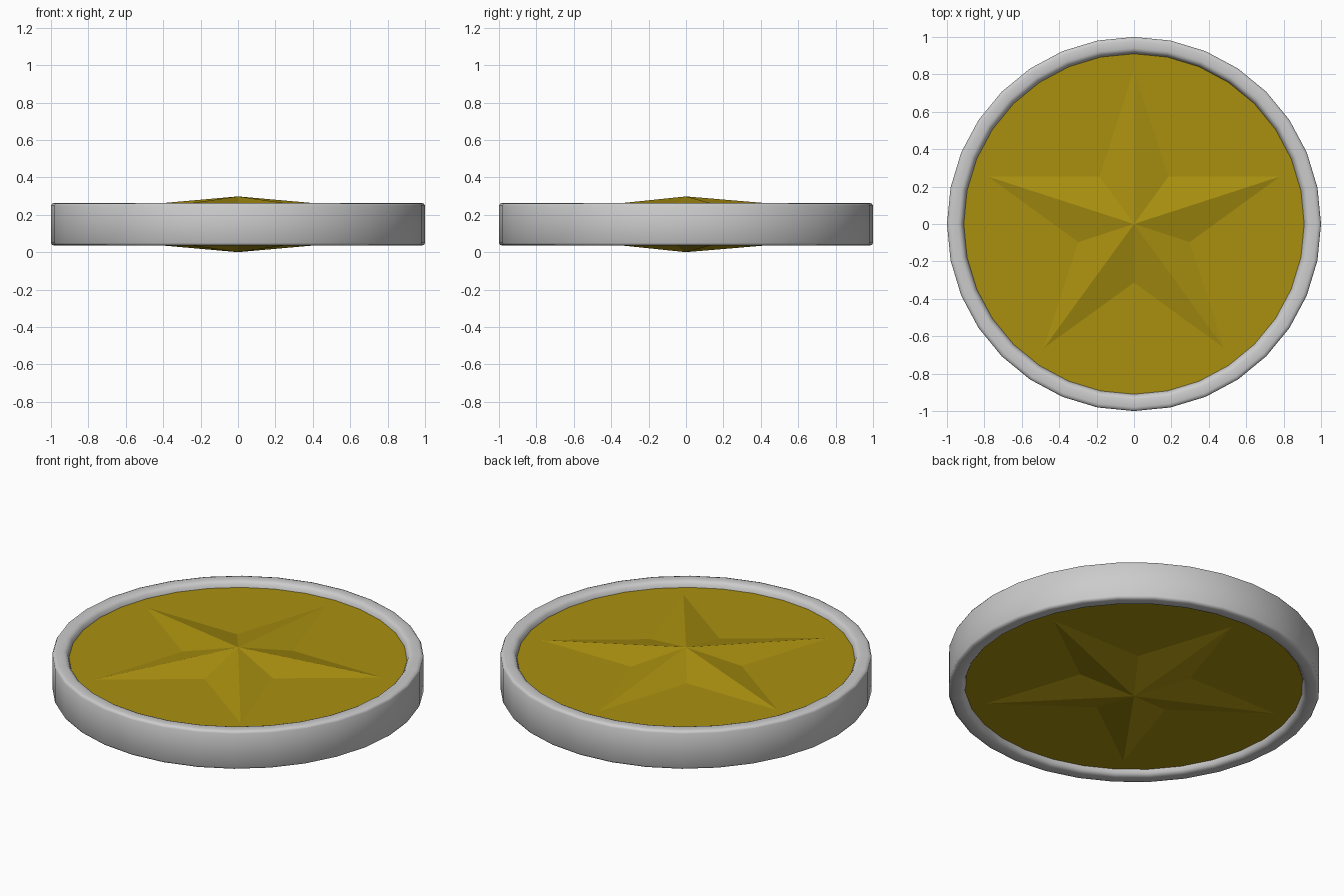
import bpy, bmesh, math

if "Cube" in bpy.data.objects:
    bpy.data.objects.remove(bpy.data.objects["Cube"])

CZ = 0.149      # mid-plane height
SIDES = 32


def material(name, col):
    m = bpy.data.materials.new(name)
    m.diffuse_color = (*col, 1)
    m.use_nodes = True
    m.node_tree.nodes["Principled BSDF"].inputs["Base Color"].default_value = m.diffuse_color
    return m


silver = material("silver", (0.60, 0.60, 0.60))
gold = material("gold", (0.40, 0.28, 0.005))


def finish(bm, name, mat):
    bmesh.ops.recalc_face_normals(bm, faces=bm.faces)
    me = bpy.data.meshes.new(name)
    bm.to_mesh(me)
    bm.free()
    me.materials.append(mat)
    ob = bpy.data.objects.new(name, me)
    bpy.context.collection.objects.link(ob)
    return ob


def polar(r, a, z):
    return (r * math.cos(a), r * math.sin(a), z)


# Rim: closed profile swept around z, symmetric about the mid-plane
half = [(0.908, 0.075), (0.918, 0.100), (0.927, 0.109), (0.940, 0.114),
        (0.980, 0.114), (0.994, 0.110), (1.000, 0.100)]
profile = half + [(r, -z) for r, z in reversed(half)]
bm = bmesh.new()
rings = [[bm.verts.new(polar(r, math.tau * i / SIDES, CZ + z)) for r, z in profile]
         for i in range(SIDES)]
n = len(profile)
for i in range(SIDES):
    a, b = rings[i], rings[(i + 1) % SIDES]
    for j in range(n):
        k = (j + 1) % n
        bm.faces.new((a[j], b[j], b[k], a[k]))
for f in bm.faces:
    f.smooth = True
finish(bm, "rim", silver)

# Medallion disc
FACE = 0.080
bm = bmesh.new()
top, bot = [[bm.verts.new(polar(0.916, math.tau * i / SIDES, CZ + s * FACE))
             for i in range(SIDES)] for s in (1, -1)]
bm.faces.new(top)
bm.faces.new(bot)
for i in range(SIDES):
    k = (i + 1) % SIDES
    bm.faces.new((top[i], top[k], bot[k], bot[i]))
finish(bm, "disc", gold)

# Faceted five-pointed star rising from both faces
bm = bmesh.new()
outline = [bm.verts.new(polar(0.82 if i % 2 == 0 else 0.313,
                              math.pi / 2 + i * math.pi / 5, CZ)) for i in range(10)]
for s in (1, -1):
    apex = bm.verts.new((0, 0, CZ + s * 0.149))
    edge = [bm.verts.new((v.co.x, v.co.y, CZ + s * FACE)) for v in outline]
    for i in range(10):
        k = (i + 1) % 10
        bm.faces.new((apex, edge[i], edge[k]))
bmesh.ops.delete(bm, geom=outline, context='VERTS')
star = finish(bm, "star", gold)
# Orient both shells outward
bm = bmesh.new()
bm.from_mesh(star.data)
for f in bm.faces:
    if f.normal.z * (f.calc_center_median().z - CZ) < 0:
        f.normal_flip()
bm.to_mesh(star.data)
bm.free()
